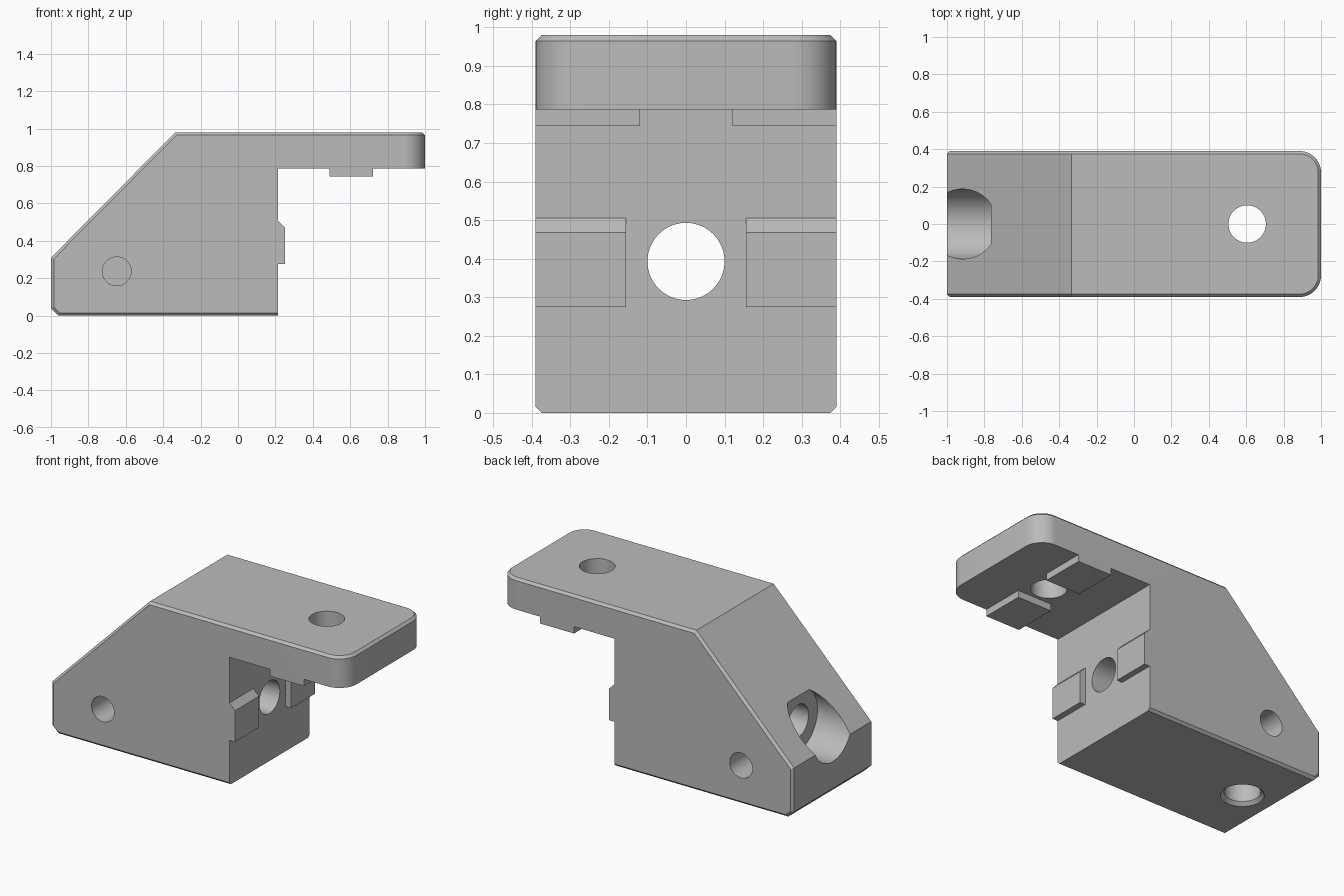
import bpy, bmesh
from math import pi
from mathutils import Matrix, Vector

cube = bpy.data.objects.get("Cube")
if cube:
    bpy.data.objects.remove(cube, do_unlink=True)

HALF = 0.39       # half width of the bracket
TOP = 0.98
EDGE = 0.015      # small edge chamfer

grey = bpy.data.materials.new("plain grey")
grey.use_nodes = True
colour = (0.5, 0.5, 0.5, 1)
grey.diffuse_color = colour
grey.node_tree.nodes["Principled BSDF"].inputs["Base Color"].default_value = colour


def finish(bm, name):
    bmesh.ops.recalc_face_normals(bm, faces=bm.faces[:])
    mesh = bpy.data.meshes.new(name)
    bm.to_mesh(mesh)
    bm.free()
    mesh.materials.append(grey)
    obj = bpy.data.objects.new(name, mesh)
    bpy.context.collection.objects.link(obj)
    return obj


def prism(profile, y0, y1):
    """Extrude an x-z outline from y0 to y1."""
    bm = bmesh.new()
    face = bm.faces.new([bm.verts.new((x, y0, z)) for x, z in profile])
    out = bmesh.ops.extrude_face_region(bm, geom=[face])
    moved = [g for g in out["geom"] if isinstance(g, bmesh.types.BMVert)]
    bmesh.ops.translate(bm, verts=moved, vec=(0, y1 - y0, 0))
    bmesh.ops.recalc_face_normals(bm, faces=bm.faces[:])
    return bm


def drill(body, start, end, r1, r2=None):
    """Cut a round hole, tapered if r2 differs, between two points."""
    start, end = Vector(start), Vector(end)
    axis = end - start
    place = Matrix.Translation((start + end) / 2) @ axis.to_track_quat("Z", "Y").to_matrix().to_4x4()
    bm = bmesh.new()
    bmesh.ops.create_cone(bm, cap_ends=True, segments=64, radius1=r1,
                          radius2=r1 if r2 is None else r2,
                          depth=axis.length, matrix=place)
    cutter = finish(bm, "hole_cutter")
    cutter.hide_render = True
    mod = body.modifiers.new("hole", "BOOLEAN")
    mod.operation, mod.solver, mod.object = "DIFFERENCE", "EXACT", cutter
    bpy.context.view_layer.objects.active = body
    bpy.ops.object.modifier_apply(modifier=mod.name)
    bpy.data.objects.remove(cutter, do_unlink=True)


# Bracket body: sloped block with an overhanging flange
bm = prism([(-1, 0.04), (-0.96, 0), (0.215, 0), (0.215, 0.787), (1, 0.787),
            (1, TOP), (-0.335, TOP), (-1, 0.31)], -HALF, HALF)

# Rounded flange corners
corners = [e for e in bm.edges if all(v.co.x > 0.99 for v in e.verts)
           and abs(e.verts[0].co.z - e.verts[1].co.z) > 0.1]
bmesh.ops.bevel(bm, geom=corners, offset=0.115, segments=12, profile=0.5, affect="EDGES")


# Chamfer the outer rim, leaving the inner step and flange underside sharp
def on_rim(e):
    a, b = (v.co for v in e.verts)
    side = abs(a.y) > HALF - 0.001 and abs(a.y - b.y) < 0.001
    mid = (a + b) / 2
    top_rim = min(a.z, b.z) > TOP - 0.001 and (side or mid.x > 0.5)
    lower_rim = side and (mid.x < -0.5 or mid.z < 0.001)
    return top_rim or lower_rim


bm.normal_update()
bmesh.ops.bevel(bm, geom=[e for e in bm.edges if on_rim(e)], offset=EDGE,
                segments=1, affect="EDGES")
body = finish(bm, "bracket_body")

# Long bolt hole with its counterbore, and the flange hole
drill(body, (-1.2, 0, 0.393), (-0.765, 0, 0.393), 0.187)
drill(body, (-0.9, 0, 0.393), (0.4, 0, 0.393), 0.1)
drill(body, (0.605, 0, 0.6), (0.605, 0, 1.2), 0.1)

# Blind holes in both sides and a countersunk one underneath
for s in (-1, 1):
    drill(body, (-0.648, s * 0.5, 0.237), (-0.648, s * 0.2, 0.237), 0.077)
drill(body, (-0.77, 0, -0.1), (-0.77, 0, 0.16), 0.1)
drill(body, (-0.77, 0, -0.02), (-0.77, 0, 0.02), 0.14, 0.1)

# Locating tabs on the upright face and under the flange
parts = [body]
for s, side in ((-1, "right"), (1, "left")):
    upright = [(0.215, 0.275), (0.252, 0.275), (0.252, 0.468), (0.215, 0.506)]
    parts.append(finish(prism(upright, s * 0.156, s * HALF), "upright_tab_" + side))
    under = [(0.49, 0.745), (0.722, 0.745), (0.722, 0.787), (0.49, 0.787)]
    parts.append(finish(prism(under, s * 0.119, s * HALF), "flange_tab_" + side))

bpy.ops.object.select_all(action="DESELECT")
for obj in parts:
    obj.select_set(True)
bpy.context.view_layer.objects.active = body
bpy.ops.object.shade_smooth_by_angle(angle=pi / 6)
